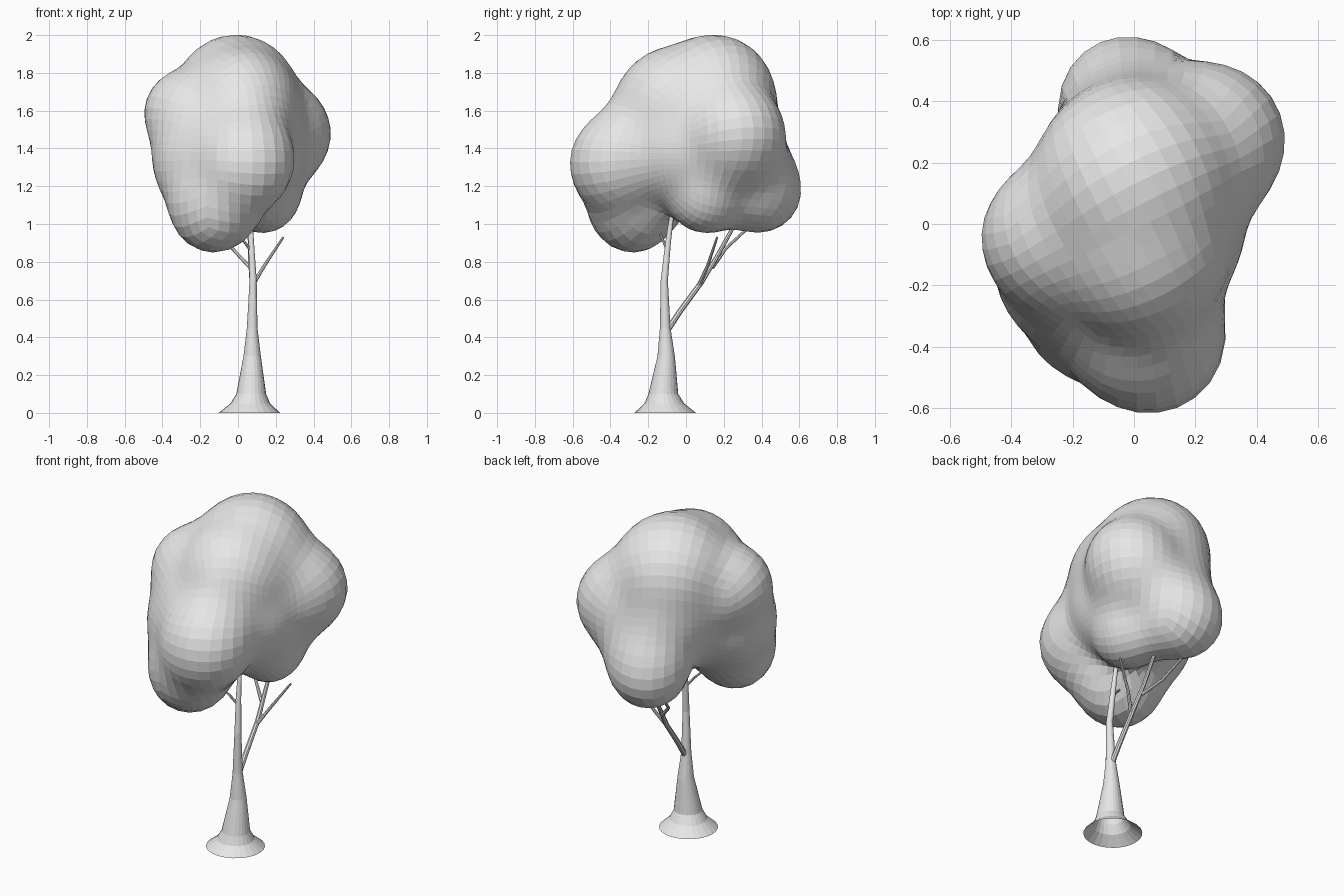
import bpy, bmesh, math
from mathutils import Vector, Matrix

cube = bpy.data.objects.get("Cube")
if cube:
    bpy.data.objects.remove(cube, do_unlink=True)

grey = bpy.data.materials.new("plain grey")
grey.use_nodes = True
grey.diffuse_color = (0.8, 0.8, 0.8, 1)
grey.node_tree.nodes["Principled BSDF"].inputs["Base Color"].default_value = (0.8, 0.8, 0.8, 1)


def add_object(name, bm):
    mesh = bpy.data.meshes.new(name)
    bmesh.ops.recalc_face_normals(bm, faces=bm.faces)
    bm.to_mesh(mesh)
    bm.free()
    mesh.materials.append(grey)
    obj = bpy.data.objects.new(name, mesh)
    bpy.context.collection.objects.link(obj)
    return obj


def tube(name, path, sides, upright=False):
    """Tapered tube through (x, y, z, radius) points; the start stays open."""
    bm = bmesh.new()
    pts = [Vector(p[:3]) for p in path]
    rings = []
    for i, p in enumerate(pts):
        along = pts[min(i + 1, len(pts) - 1)] - pts[max(i - 1, 0)]
        turn = Vector((0, 0, 1)).rotation_difference(along).to_matrix()
        if upright:
            turn = Matrix.Identity(3)
        ring = []
        for s in range(sides):
            a = math.tau * s / sides
            ring.append(bm.verts.new(p + turn @ Vector((math.cos(a), math.sin(a), 0)) * path[i][3]))
        rings.append(ring)
    for low, high in zip(rings, rings[1:]):
        for s in range(sides):
            t = (s + 1) % sides
            bm.faces.new((low[s], low[t], high[t], high[s]))
    bm.faces.new(rings[-1])
    return add_object(name, bm)


# Trunk with flared, open foot
tube("trunk", [
    (0.06, -0.11, 0, 0.163), (0.065, -0.115, 0.05, 0.105), (0.07, -0.12, 0.1, 0.079),
    (0.075, -0.105, 0.3, 0.046), (0.075, -0.11, 0.45, 0.028), (0.08, -0.115, 0.7, 0.019),
    (0.07, -0.095, 0.9, 0.015), (0.065, -0.075, 1.05, 0.011)], 24, upright=True)

# Branches
tube("main_branch", [
    (0.075, -0.11, 0.42, 0.016), (0.075, -0.03, 0.54, 0.015), (0.075, 0.08, 0.69, 0.014),
    (0.065, 0.16, 0.82, 0.012), (0.06, 0.27, 1.02, 0.01)], 8)
tube("side_branch", [
    (0.08, 0.07, 0.68, 0.011), (0.14, 0.115, 0.78, 0.009), (0.24, 0.165, 0.93, 0.006)], 8)
tube("back_branch", [
    (0.065, 0.14, 0.77, 0.011), (-0.03, 0.21, 0.87, 0.009), (-0.08, 0.34, 0.99, 0.007)], 8)
tube("front_twig", [
    (0.075, -0.095, 0.85, 0.008), (0.03, -0.12, 0.91, 0.007), (-0.03, -0.145, 0.97, 0.005)], 8)

# Canopy lobes: centre and radius
lobes = {
    "core": (0.02, 0, 1.4, 0.34),
    "crown": (-0.01, 0.16, 1.7, 0.295),
    "brow": (0.02, -0.09, 1.65, 0.265),
    "back": (0, 0.2, 1.45, 0.26),
    "right": (-0.285, -0.05, 1.59, 0.21),
    "low_right": (-0.18, -0.13, 1.34, 0.26),
    "left": (0.26, 0.28, 1.48, 0.23),
    "front": (0.06, -0.38, 1.33, 0.23),
    "low_front": (-0.13, -0.28, 1.06, 0.21),
    "low_back": (-0.03, 0.4, 1.17, 0.21),
    "low_middle": (0.14, 0.09, 1.13, 0.17),
}
# Lobes joined by a bridge, and how full it is
bridges = [
    ("crown", "brow", 0.97), ("crown", "left", 0.93), ("crown", "right", 0.9),
    ("crown", "low_back", 0.9), ("brow", "left", 0.9), ("brow", "front", 0.9),
    ("right", "front", 0.9), ("right", "back", 0.9), ("right", "low_front", 0.9),
    ("low_right", "low_front", 0.95), ("low_right", "front", 0.9),
    ("front", "low_front", 1.0), ("left", "low_back", 0.9),
    ("left", "low_middle", 0.9), ("low_middle", "low_back", 0.9),
]
soft = 0.03
heart = Vector((0.01, 0.02, 1.36))
balls = [(Vector(l[:3]), l[3]) for l in lobes.values()]
spans = []
for first, second, full in bridges:
    a, b = Vector(lobes[first]), Vector(lobes[second])
    a, b = a.lerp(b, 0.25), a.lerp(b, 0.75)
    spans.append((a.xyz, b.xyz - a.xyz, a.w * full, b.w * full))


def depth(p):
    """Softly blended distance to all lobes and bridges."""
    total = sum(math.exp((r - (p - c).length) / soft) for c, r in balls)
    for a, along, ra, rb in spans:
        t = max(0, min(1, (p - a).dot(along) / along.length_squared))
        total += math.exp((ra + (rb - ra) * t - (p - a - along * t).length) / soft)
    return -soft * math.log(total)


def surface(direction):
    outer = 0.8
    while depth(heart + direction * outer) > 0:
        outer -= 0.02
    near, far = outer, outer + 0.02
    for _ in range(7):
        mid = (near + far) / 2
        if depth(heart + direction * mid) > 0:
            far = mid
        else:
            near = mid
    return heart + direction * near


# Canopy: gridded ball pushed out to the blended lobes
bm = bmesh.new()
bmesh.ops.create_cube(bm, size=2)
bmesh.ops.subdivide_edges(bm, edges=bm.edges[:], cuts=14, use_grid_fill=True)
spin = Matrix.Rotation(math.radians(27), 3, "Z")
for v in bm.verts:
    even = Vector([math.tan(c * math.pi / 4) for c in v.co])
    v.co = surface(spin @ even.normalized())
bmesh.ops.smooth_vert(bm, verts=bm.verts, factor=0.5, use_axis_x=True, use_axis_y=True, use_axis_z=True)
add_object("canopy", bm)
